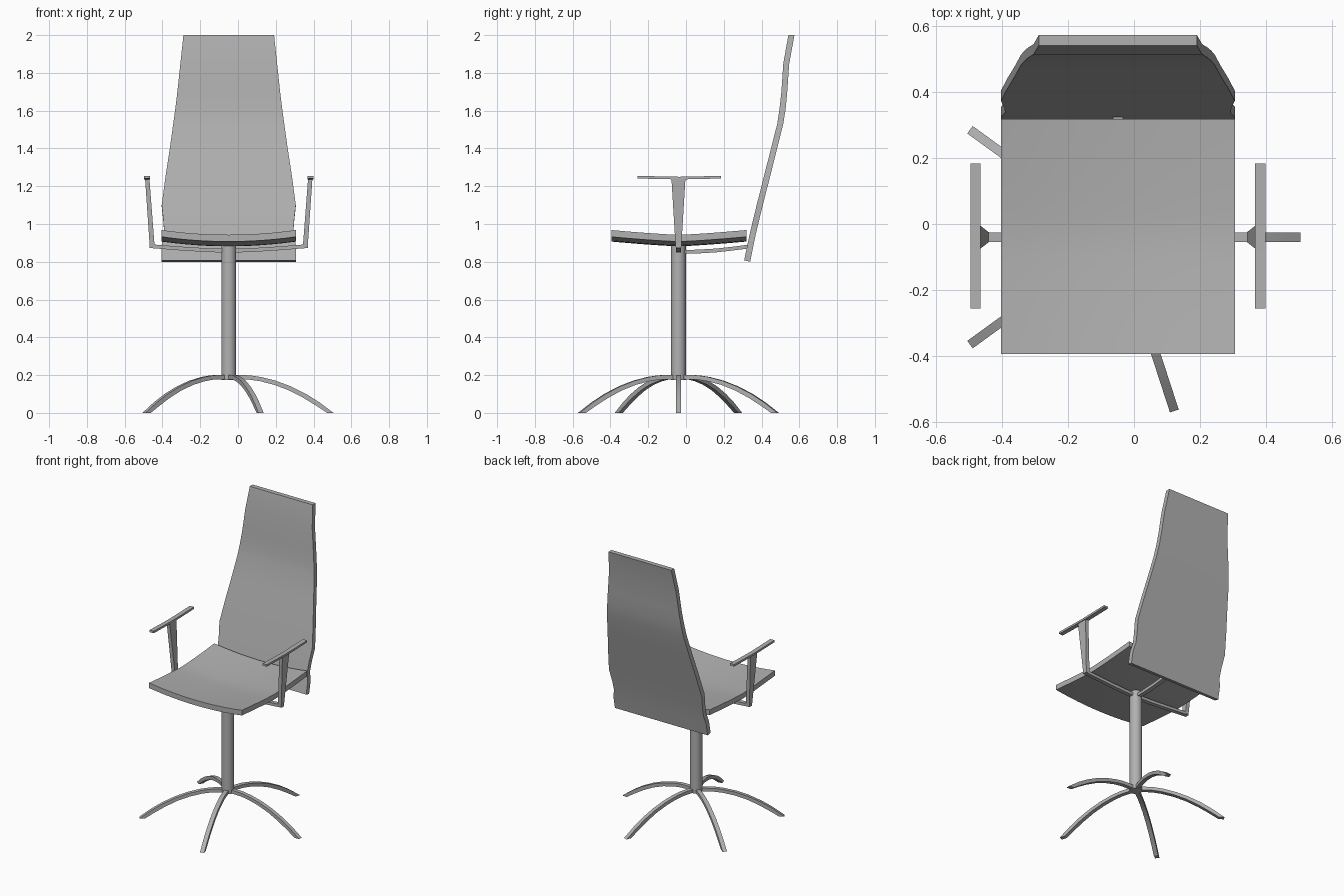
import bpy, bmesh
from math import radians
from mathutils import Matrix

if "Cube" in bpy.data.objects:
    bpy.data.objects.remove(bpy.data.objects["Cube"])

CX, CY = -0.049, -0.04   # swivel axis

grey = bpy.data.materials.new("dark_grey")
grey.diffuse_color = (.44, .44, .44, 1)
grey.use_nodes = True
grey.node_tree.nodes["Principled BSDF"].inputs["Base Color"].default_value = grey.diffuse_color


def finish(name, bm, angle=30):
    bmesh.ops.recalc_face_normals(bm, faces=bm.faces)
    me = bpy.data.meshes.new(name)
    bm.to_mesh(me)
    bm.free()
    me.materials.append(grey)
    ob = bpy.data.objects.new(name, me)
    bpy.context.collection.objects.link(ob)
    bpy.ops.object.select_all(action='DESELECT')
    ob.select_set(True)
    bpy.context.view_layer.objects.active = ob
    bpy.ops.object.shade_smooth_by_angle(angle=radians(angle))
    return ob


def strip(name, top, bottom, widths, matrix):
    """Bar with matching top/bottom (x, z) profiles and half widths along y."""
    bm = bmesh.new()
    rings = []
    for (x1, z1), (x0, z0), w in zip(top, bottom, widths):
        rings.append([bm.verts.new(c) for c in
                      ((x1, -w, z1), (x1, w, z1), (x0, w, z0), (x0, -w, z0))])
    for a, b in zip(rings, rings[1:]):
        for i in range(4):
            j = (i + 1) % 4
            bm.faces.new((a[i], a[j], b[j], b[i]))
    bm.faces.new(rings[0])
    bm.faces.new(rings[-1])
    bmesh.ops.transform(bm, matrix=matrix, verts=bm.verts)
    return finish(name, bm)


def lower(points, t):
    return [(x, z - t) for x, z in points]


axis = Matrix.Translation((CX, CY, 0))
facing_back = axis @ Matrix.Rotation(radians(90), 4, 'Z')

# Five arched legs
leg_top = [(0, .2), (.06, .2), (.11, .199), (.17, .19), (.25, .17),
           (.33, .14), (.41, .1), (.48, .056), (.555, 0)]
leg_bottom = [(0, .177), (.06, .177), (.11, .176), (.165, .168), (.24, .149),
              (.317, .12), (.393, .081), (.46, .04), (.52, 0)]
for k in range(5):
    strip(f"leg_{k + 1}", leg_top, leg_bottom, [.014] * 9,
          axis @ Matrix.Rotation(radians(72 * k), 4, 'Z'))

# Column
bm = bmesh.new()
bmesh.ops.create_cone(bm, cap_ends=True, segments=32, radius1=.039, radius2=.039,
                      depth=.71, matrix=Matrix.Translation((CX, CY, .53)))
finish("column", bm)

# Dished seat
bm = bmesh.new()
bmesh.ops.create_grid(bm, x_segments=12, y_segments=12, size=1)
for v in bm.verts:
    u, w = v.co.x, v.co.y
    v.co = (CX + .355 * u, -.038 + .357 * w,
            .918 + .025 * u * u + .025 * abs(w) ** 1.3)
ext = bmesh.ops.extrude_face_region(bm, geom=bm.faces[:])
for v in ext["geom"]:
    if isinstance(v, bmesh.types.BMVert):
        v.co.z -= .036
finish("seat", bm)

# Backrest: front and rear profiles (y, z) with half widths
front = [(.308, .808), (.325, .89), (.338, .95), (.352, 1.01), (.374, 1.1),
         (.412, 1.25), (.45, 1.4), (.483, 1.53), (.495, 1.61), (.505, 1.7),
         (.515, 1.85), (.542, 2.0)]
rear = [(.34, .8), (.356, .882), (.369, .942), (.383, 1.003), (.405, 1.092),
        (.443, 1.243), (.481, 1.394), (.514, 1.525), (.527, 1.605), (.536, 1.7),
        (.546, 1.845), (.574, 2.0)]
half = [.355, .355, .342, .345, .355, .335, .312, .294, .283, .272, .256, .24]
back_axis = Matrix.Translation((CX, 0, 0)) @ Matrix.Rotation(radians(90), 4, 'Z')
strip("backrest", front, rear, half, back_axis)

# Bar joining column and backrest
link = [(0, .862), (.1, .864), (.2, .87), (.29, .88), (.382, .892)]
strip("back_support", link, lower(link, .02), [.015] * 5, facing_back)

# Armrests, mirrored about the swivel axis
arm = [(0, .868), (.12, .872), (.25, .88), (.42, .893)]
pad = [(-.22, 1.255), (-.1, 1.252), (0, 1.25), (.1, 1.252), (.22, 1.255)]
for side, sign in (("right", 1), ("left", -1)):
    m = axis @ Matrix.Diagonal((sign, 1, 1, 1))
    strip(f"{side}_arm_bar", arm, lower(arm, .02), [.014] * 4, m)
    strip(f"{side}_arm_post", [(.418, .877), (.443, 1.24)],
          [(.392, .877), (.42, 1.24)], [.015, .037], m)
    strip(f"{side}_arm_pad", pad, lower(pad, .014), [.0155] * 5,
          m @ Matrix.Translation((.4325, .004, 0)) @ Matrix.Rotation(radians(90), 4, 'Z'))
